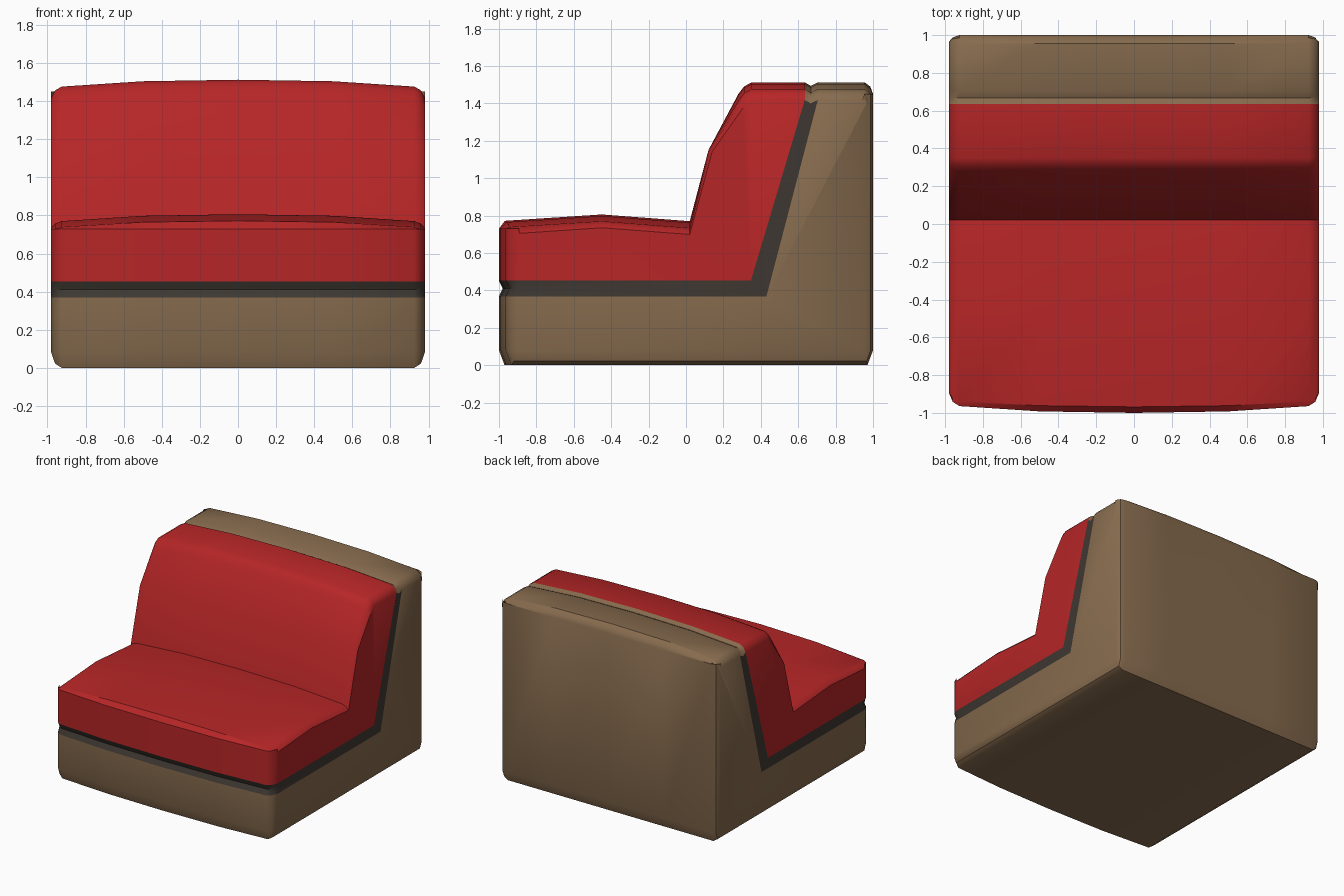
import bpy, bmesh

if "Cube" in bpy.data.objects:
    bpy.data.objects.remove(bpy.data.objects["Cube"])

def material(name, rgb):
    m = bpy.data.materials.new(name)
    m.diffuse_color = (*rgb, 1)
    m.use_nodes = True
    m.node_tree.nodes["Principled BSDF"].inputs["Base Color"].default_value = m.diffuse_color
    return m

TAN = material("tan shell", (0.24, 0.147, 0.076))
RED = material("red upholstery", (0.47, 0.019, 0.020))
DARK = material("dark trim", (0.048, 0.039, 0.031))

# crown direction (y, z), then rounding offset at the side ends (y, z)
KIND = {
    "front": (1, 0, 0.065, 0),
    "front_low": (1, 0, 0.035, 0.08),
    "nose": (0.8, 0.9, 0.045, -0.03),
    "top": (0, 1, 0, -0.053),
    "seat": (0, 1, 0, -0.03),
    "lean": (0, 0, 0.02, -0.008),
    "lean_top": (0, 1, 0.02, -0.04),
    "back_top": (0, 1, -0.02, -0.05),
    "back": (0, 0, -0.045, 0),
    "back_low": (0, 0, -0.015, 0.08),
}

# outer side profile, clockwise seen from the right
PROFILE = [
    (-0.97, 0.0, "front_low"), (-1.0, 0.08, "front"), (-1.0, 0.368, "front"),
    (-0.98, 0.41, "front"), (-1.0, 0.452, "front"),
    (-1.0, 0.73, "front"), (-0.968, 0.772, "nose"), (-0.45, 0.806, "seat"),
    (0.02, 0.77, "seat"), (0.12, 1.15, "lean"), (0.28, 1.45, "lean_top"),
    (0.31, 1.49, "lean_top"), (0.35, 1.512, "top"), (0.635, 1.512, "top"),
    (0.667, 1.494, "top"), (0.705, 1.512, "top"),
    (0.955, 1.512, "top"), (0.985, 1.49, "back_top"), (1.0, 1.45, "back"),
    (1.0, 0.08, "back"), (0.97, 0.0, "back_low"),
]
# inner corners of the trim band on the side faces
OUTER_CORNER, INNER_CORNER = (0.43, 0.368), (0.347, 0.452)

# x position, crown depth, rounding fraction
HALF = [(0, 0, 0), (0.5, 0.008, 0), (0.925, 0.036, 0), (0.96, 0.041, 0.28), (0.98, 0.041, 1)]
STATIONS = [(-x, c, f) for x, c, f in reversed(HALF[1:])] + HALF

def point(i, station):
    y, z, kind = PROFILE[i]
    cy, cz, iy, iz = KIND[kind]
    x, c, f = station
    return (x, y + cy * c + iy * f, z - cz * c + iz * f)

def part(name, mat, strip, cap):
    """Loft the strip of profile points across x and close both sides."""
    bm = bmesh.new()
    rows = [{i: bm.verts.new(point(i, s)) for i in set(strip) | ({k for k in cap if isinstance(k, int)} if abs(s[0]) > 0.97 else set())}
            for s in STATIONS]
    for a, b in zip(rows, rows[1:]):
        for p, q in zip(strip, strip[1:]):
            bm.faces.new((a[p], b[p], b[q], a[q]))
    for row, x in ((rows[0], -0.98), (rows[-1], 0.98)):
        loop = [row[k] if isinstance(k, int) else bm.verts.new((x, *k)) for k in cap]
        bm.faces.new(loop if x < 0 else loop[::-1])
    bmesh.ops.remove_doubles(bm, verts=bm.verts, dist=0.0005)
    me = bpy.data.meshes.new(name)
    bm.to_mesh(me)
    bm.free()
    me.materials.append(mat)
    ob = bpy.data.objects.new(name, me)
    bpy.context.collection.objects.link(ob)
    bpy.ops.object.select_all(action='DESELECT')
    ob.select_set(True)
    bpy.context.view_layer.objects.active = ob
    bpy.ops.object.shade_smooth_by_angle(angle=0.6)

# outer shell: base and back
part("shell", TAN, list(range(13, 21)) + [0, 1, 2],
     list(range(15, 21)) + [0, 1, 2, OUTER_CORNER])
# recessed trim band
part("trim_band", DARK, [2, 3, 4],
     [2, 3, 4, INNER_CORNER, 13, 14, 15, OUTER_CORNER])
# seat and backrest cushion
part("cushion", RED, list(range(4, 14)), list(range(4, 14)) + [INNER_CORNER])
